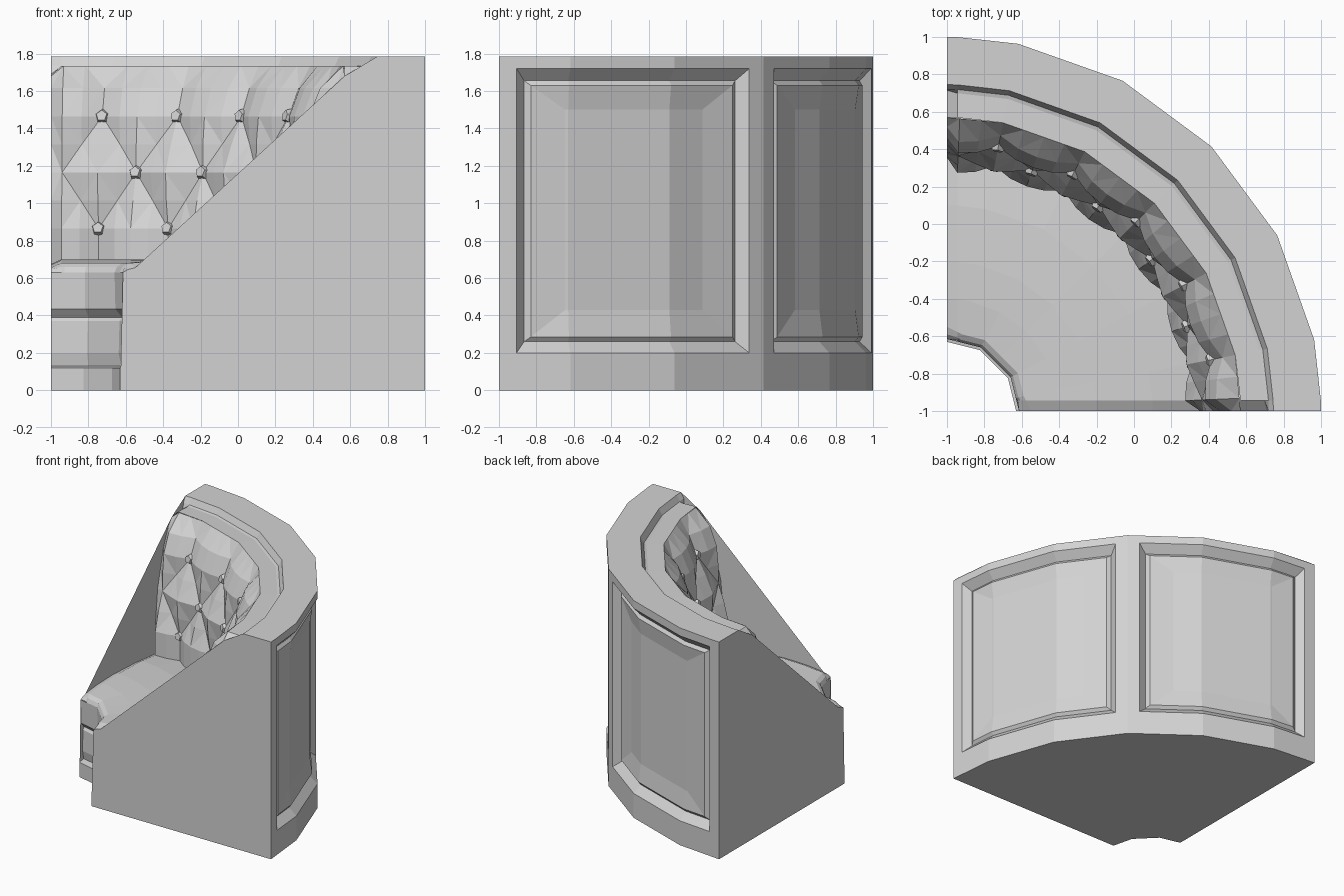
import bpy, bmesh
from math import sin, cos, asin, pi, radians, degrees
from mathutils import Vector, Matrix

cube = bpy.data.objects.get("Cube")
if cube:
    bpy.data.objects.remove(cube)

mat = bpy.data.materials.new("light_grey")
mat.use_nodes = True
grey = (0.65, 0.65, 0.65, 1)
mat.diffuse_color = grey
mat.node_tree.nodes["Principled BSDF"].inputs["Base Color"].default_value = grey

TOP, OUTER, INSET = 1.785, 2.0, 0.055
CORNERS = (0, 11, 28, 45, 62, 79, 90)      # facets of the back
FRONT = (0, 28, 62, 90)                    # facets of the front
COLUMNS = (0, 2, 11, 28, 45, 62, 79, 88, 90)  # 2 and 88 are the padded end seams


def chord(a, corners):
    """Radius factor of a point on a faceted arc."""
    for lo, hi in zip(corners, corners[1:]):
        if lo <= a <= hi:
            return cos(radians(hi - lo) / 2) / cos(radians(a - (lo + hi) / 2))


def place(r, a, z):
    """Polar position around the corner where both ends meet."""
    if a == 2:
        a = degrees(asin(INSET / r))
    elif a == 88:
        a = 90 - degrees(asin(INSET / r))
    t = radians(a)
    return Vector((r * cos(t) - 1, r * sin(t) - 1, z))


def finish(name, bm, facing=None):
    if facing:
        total = Vector()
        for f in bm.faces:
            f.normal_update()
            total += f.normal * f.calc_area()
        if total.dot(Vector(facing)) < 0:
            bmesh.ops.reverse_faces(bm, faces=bm.faces[:])
    mesh = bpy.data.meshes.new(name)
    bm.to_mesh(mesh)
    bm.free()
    mesh.materials.append(mat)
    ob = bpy.data.objects.new(name, mesh)
    bpy.context.collection.objects.link(ob)
    return ob


def sheet(name, columns, facing, height=None):
    """Skin columns of points; height picks each quad's crease diagonal."""
    bm = bmesh.new()
    v = [[bm.verts.new(p) for p in c] for c in columns]
    for i in range(len(v) - 1):
        for j in range(len(v[0]) - 1):
            a, b, c, d = v[i][j], v[i + 1][j], v[i + 1][j + 1], v[i][j + 1]
            if not height:
                bm.faces.new((a, b, c, d))
            elif height[i][j] + height[i + 1][j + 1] < height[i + 1][j] + height[i][j + 1]:
                bm.faces.new((a, b, c))
                bm.faces.new((a, c, d))
            else:
                bm.faces.new((a, b, d))
                bm.faces.new((b, c, d))
    return finish(name, bm, facing)


def polygon(name, points, facing):
    bm = bmesh.new()
    bm.faces.new([bm.verts.new(p) for p in points])
    bmesh.ops.triangulate(bm, faces=bm.faces[:])
    return finish(name, bm, facing)


def sweep(name, middle, ends, facing):
    cols = []
    for a in COLUMNS:
        prof = ends if a in (0, 90) else middle
        cols.append([place(r * (chord(a, FRONT) if r < 0.5 else 1), a, z) for r, z in prof])
    return sheet(name, cols, facing)


# Curved front plinth with a recessed band
base = [(.37, 0), (.37, .12), (.425, .13), (.41, .2), (.415, .37), (.43, .39),
        (.39, .435), (.385, .63)]
sheet("front_plinth", [[place(r, a, z) for r, z in base] for a in FRONT], (-1, -1, 0))

# Seat pad
seat = [(.385, .63), (.4, .66), (.43, .68), (.6, .695), (.8, .70), (1.1, .69), (1.36, .66)]
seat_end = [(.385, .63), (.41, .645), (.45, .655), (.6, .67), (.8, .675), (1.1, .66), (1.35, .635)]
sweep("seat", seat, seat_end, (0, 0, 1))

# Top rim and the lip behind the cushion
rim = [(OUTER, TOP), (1.745, TOP), (1.72, 1.735), (1.70, 1.73), (1.57, 1.735)]
rim_end = [(OUTER, TOP), (1.745, TOP), (1.72, 1.74), (1.715, 1.69), (1.57, 1.68)]
sweep("top_rim", rim, rim_end, (0, 0, 1))

# Tufted back cushion
STEP, ROW, MID = 8.5, 0.3, 1.165
back_line = [(.635, 1.335), (.87, 1.335), (1.165, 1.365), (1.465, 1.44),
             (1.615, 1.50), (1.735, 1.57)]


def back_r(z):
    for (z0, r0), (z1, r1) in zip(back_line, back_line[1:]):
        if z <= z1:
            return r0 + (r1 - r0) * (z - z0) / (z1 - z0)
    return back_line[-1][1]


def puff(a, z):
    u, v = (a - 11) / STEP, (z - MID) / ROW
    if abs(v) > 1:
        return abs(sin(pi * u / 2)) ** 0.7
    return abs(cos(pi * (u + v) / 2) * cos(pi * (u - v) / 2)) ** 0.7


levels = [.635, .72] + [MID + ROW * k / 2 for k in range(-2, 4)] + [1.735]
angles = [0] + [2.5 + STEP / 2 * k for k in range(21)] + [90]
cols, heights = [], []
for a in angles:
    col, hs = [], []
    for z in levels:
        r, h = back_r(z), 0
        if a in (0, 90):
            r, z = min(r + 0.02, 1.57), min(z, 1.68)
        elif z == levels[-1]:
            r *= chord(a, CORNERS)
        else:
            h = puff(a, z)
            r -= 0.06 * h
        col.append(place(r, a, z))
        hs.append(h)
    cols.append(col)
    heights.append(hs)
sheet("tufted_back", cols, (-1, -1, 0.3), heights)

# Five-sided buttons in staggered rows
for row in (-1, 0, 1):
    z = MID + ROW * row
    first, count = (19.5, 4) if row == 0 else (11, 5)
    for k in range(count):
        a = first + 2 * STEP * k
        t = radians(a)
        out = Vector((-cos(t), -sin(t), 0.2)).normalized()
        bm = bmesh.new()
        bmesh.ops.create_cone(bm, cap_ends=True, segments=5, radius1=.047, radius2=.03, depth=.04)
        spot = Matrix.Translation(place(back_r(z) - .005, a, z))
        bm.transform(spot @ out.to_track_quat('Z', 'Y').to_matrix().to_4x4())
        finish("back_button", bm)

# Outer wall: two panels, each a set of nested frames (angle inset, z low, z high, depth)
frames = [(0, 0, TOP, 0), (2.7, .2, 1.72, 0), (4, .26, 1.655, .06),
          (5, .285, 1.63, .04), (10.5, .43, 1.5, .06)]
for name, swap in (("right_outer_panel", False), ("left_outer_panel", True)):
    bm = bmesh.new()
    rings = []
    for inset, low, high, depth in frames:
        spread = (inset, 11, 28, 45 - inset)
        loop = [(a, low) for a in spread] + [(a, high) for a in reversed(spread)]
        ring = []
        for a, z in loop:
            p = place(OUTER * chord(a, CORNERS) - depth, a, z)
            ring.append(bm.verts.new((p.y, p.x, p.z) if swap else p))
        rings.append(ring)
    for o, i in zip(rings, rings[1:]):
        for k in range(8):
            n = (k + 1) % 8
            bm.faces.new((o[k], o[n], i[n], i[k]))
    last = rings[-1]
    for k in range(3):
        bm.faces.new((last[k], last[k + 1], last[6 - k], last[7 - k]))
    finish(name, bm, (1, 1, 0))

# Flat end walls and underside
outline = [place(r, 0, z) for r, z in base + seat_end[1:]]
outline += cols[0] + [place(r, 0, z) for r, z in reversed(rim_end[:-1])]
outline.append(place(OUTER, 0, 0))
polygon("front_end_wall", outline, (0, -1, 0))
polygon("side_end_wall", [(p.y, p.x, p.z) for p in outline], (-1, 0, 0))
polygon("underside", [place(OUTER, a, 0) for a in CORNERS]
        + [place(.37, a, 0) for a in reversed(FRONT)], (0, 0, -1))
